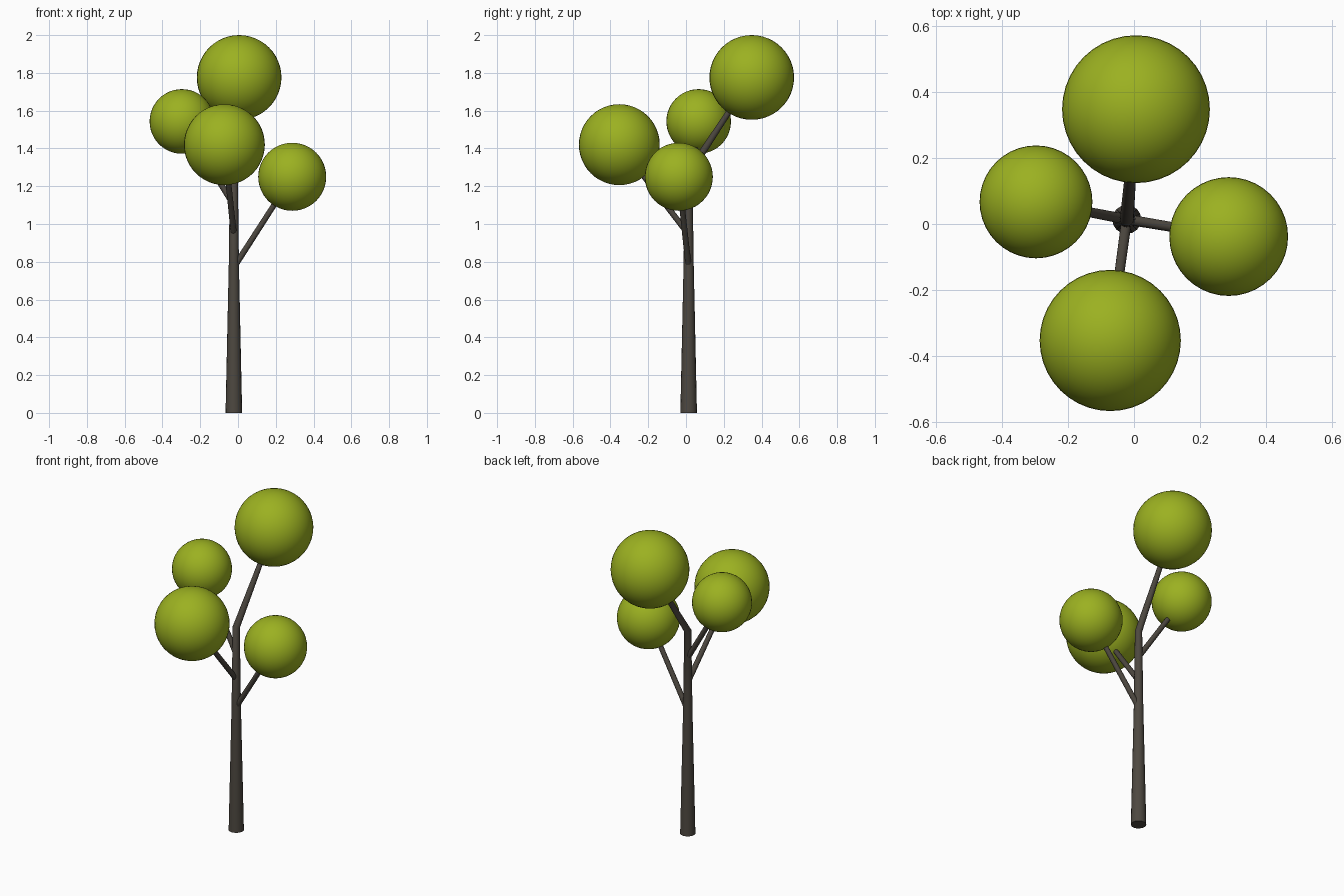
import bpy
import bmesh
from math import cos, sin, tau, radians
from mathutils import Vector

if "Cube" in bpy.data.objects:
    bpy.data.objects.remove(bpy.data.objects["Cube"])


def material(name, color):
    m = bpy.data.materials.new(name)
    m.diffuse_color = color
    m.use_nodes = True
    m.node_tree.nodes["Principled BSDF"].inputs["Base Color"].default_value = m.diffuse_color
    return m


BARK = material("bark", (0.075, 0.065, 0.052, 1))
LEAF = material("leaf", (0.33, 0.44, 0.015, 1))


def limb(name, stations, sides=16):
    """Round tapered tube through (point, radius, ring normal) stations, capped."""
    bm = bmesh.new()
    rings = []
    for point, radius, normal in stations:
        rot = Vector((0, 0, 1)).rotation_difference(Vector(normal))
        rings.append([bm.verts.new(Vector(point) + rot @ Vector(
            (radius * cos(tau * i / sides), radius * sin(tau * i / sides), 0)))
            for i in range(sides)])
    for a, b in zip(rings, rings[1:]):
        for i in range(sides):
            j = (i + 1) % sides
            bm.faces.new((a[i], a[j], b[j], b[i]))
    bm.faces.new(rings[0][::-1])
    bm.faces.new(rings[-1])
    mesh = bpy.data.meshes.new(name)
    bm.to_mesh(mesh)
    bm.free()
    obj = bpy.data.objects.new(name, mesh)
    bpy.context.collection.objects.link(obj)
    mesh.materials.append(BARK)
    bpy.ops.object.select_all(action='DESELECT')
    obj.select_set(True)
    bpy.context.view_layer.objects.active = obj
    bpy.ops.object.shade_smooth_by_angle(angle=radians(40))


# Foliage: label, centre, radius, height where its branch leaves the trunk
CROWNS = [
    ("back", (0.006, 0.348, 1.776), 0.224, 1.27),
    ("left", (-0.297, 0.067, 1.543), 0.171, 1.10),
    ("right", (0.287, -0.038, 1.25), 0.180, 0.77),
    ("front", (-0.072, -0.353, 1.42), 0.214, 0.945),
]
TX, TY, TOP = -0.022, 0.014, 1.27

# Trunk, with the back branch continuing from its bent top
tip = Vector(CROWNS[0][1])
lean = (tip - Vector((TX, TY, TOP))).normalized()
limb("trunk", [
    ((TX, TY, 0), 0.044, (0, 0, 1)),
    ((TX, TY, 0.78), 0.027, (0, 0, 1)),
    ((TX, TY, TOP), 0.021, lean + Vector((0, 0, 1))),
    (tip - lean * 0.15, 0.014, lean),
])

for label, centre, radius, height in CROWNS:
    # Foliage ball
    bpy.ops.mesh.primitive_uv_sphere_add(segments=40, ring_count=24,
                                         radius=radius, location=centre)
    ball = bpy.context.object
    ball.name = "foliage_" + label
    ball.data.materials.append(LEAF)
    bpy.ops.object.shade_smooth()
    # Side branch from the trunk axis into the ball
    if label != "back":
        start, end = Vector((TX, TY, height)), Vector(centre)
        d = (end - start).normalized()
        limb("branch_" + label, [(start, 0.016, d),
                                 (end - d * radius * 0.7, 0.0145, d)])
